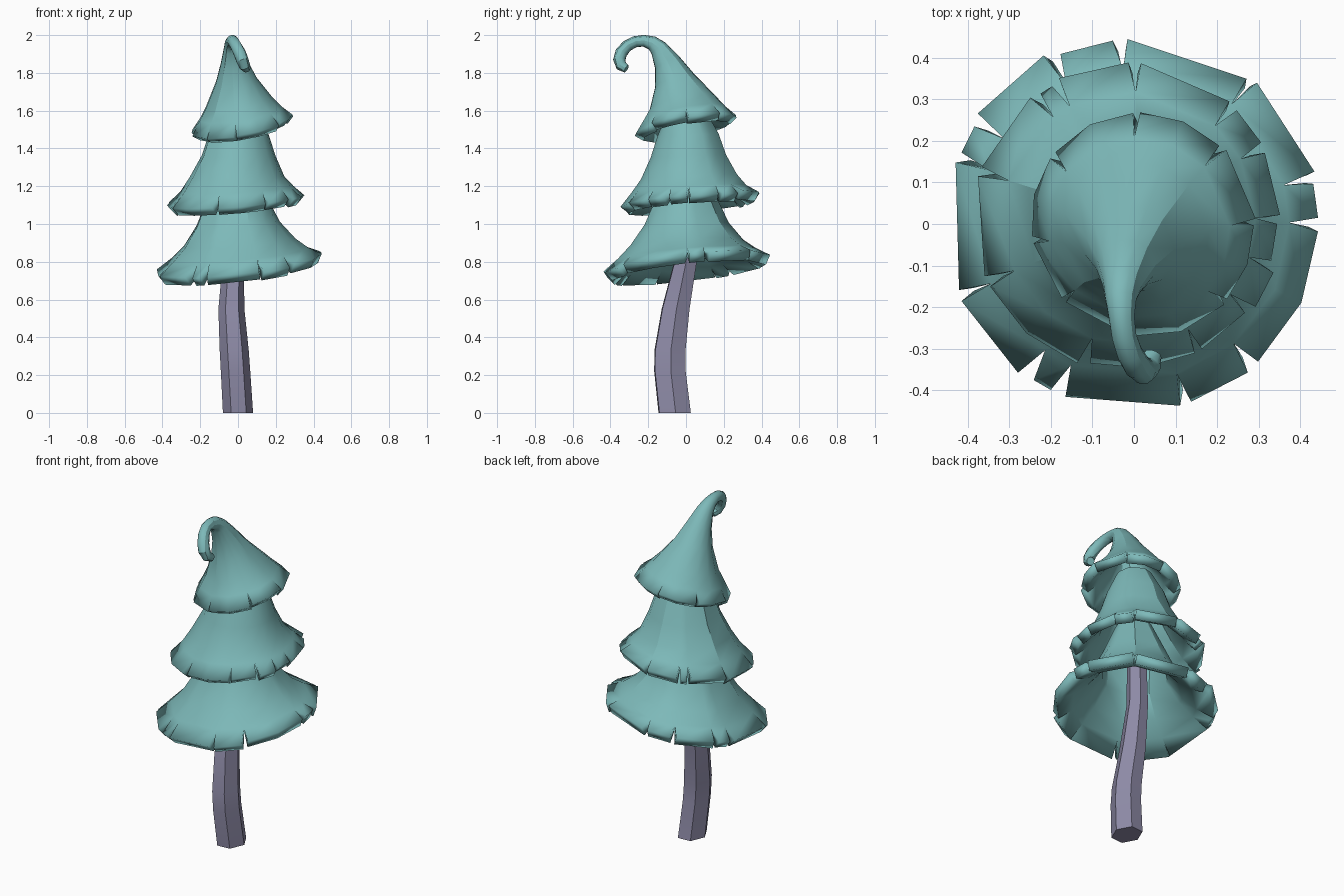
import bpy, bmesh, math, random
from mathutils import Vector

random.seed(4)
cube = bpy.data.objects.get("Cube")
if cube:
    bpy.data.objects.remove(cube, do_unlink=True)


def material(name, rgb):
    mat = bpy.data.materials.new(name)
    mat.use_nodes = True
    mat.diffuse_color = (*rgb, 1)
    mat.node_tree.nodes["Principled BSDF"].inputs["Base Color"].default_value = (*rgb, 1)
    return mat


def finish(name, bm, mat):
    mesh = bpy.data.meshes.new(name)
    bm.to_mesh(mesh)
    bm.free()
    mesh.materials.append(mat)
    obj = bpy.data.objects.new(name, mesh)
    bpy.context.scene.collection.objects.link(obj)
    # soft along the height, crisp at the corners
    bpy.ops.object.select_all(action="DESELECT")
    obj.select_set(True)
    bpy.context.view_layer.objects.active = obj
    bpy.ops.object.shade_smooth_by_angle(angle=math.radians(28))
    return obj


def bridge(bm, low, high):
    n = len(low)
    for j in range(n):
        k = (j + 1) % n
        bm.faces.new((low[j], low[k], high[k], high[j]))


def trunk(name, rings, mat):
    """Six-sided bent column, a little deeper than wide."""
    bm = bmesh.new()
    loops = []
    for x, y, z, r in rings:
        turns = [math.radians(60 * s + 3) for s in range(6)]
        loops.append([bm.verts.new((x + r * math.cos(a), y + 1.2 * r * math.sin(a), z))
                      for a in turns])
    for low, high in zip(loops, loops[1:]):
        bridge(bm, low, high)
    bm.faces.new(loops[0][::-1])
    bm.faces.new(loops[-1])
    return finish(name, bm, mat)


def skirt(name, rings, tilt, notches, gap, thickness, mat):
    """Flared tier with a tilted hem, split into panels by wedge notches."""
    bm = bmesh.new()
    path = [Vector(r[:3]) for r in rings]
    hem_normal = Vector((-tilt[0], -tilt[1], 1)).normalized()

    def point(i, radius, degrees):
        # ring plane turns from the hem tilt to the direction of the path
        t = (path[min(i + 1, len(path) - 1)] - path[max(i - 1, 0)]).normalized()
        t = hem_normal.lerp(t, min(1, i / 4)).normalized()
        u = Vector((1, 0, 0))
        u = (u - t * u.dot(t)).normalized()
        a = math.radians(degrees)
        return path[i] + radius * (u * math.cos(a) + t.cross(u) * math.sin(a))

    # corner angles: every notch, plus a middle corner on the wide panels
    corners, panels = [], []
    for a, b in zip(notches, notches[1:] + [notches[0] + 360]):
        corners.append(a)
        panel = [a + gap * random.uniform(0.7, 1.3)]
        if b - a > 44:
            corners.append((a + b) / 2)
            panel.append((a + b) / 2)
        panel.append(b - gap * random.uniform(0.7, 1.3))
        panels.append(panel)
    loops = [[bm.verts.new(point(i, r[3], a)) for a in corners]
             for i, r in enumerate(rings) if i]
    for low, high in zip(loops, loops[1:]):
        bridge(bm, low, high)
    bm.faces.new(loops[-1])
    # hem panels
    j = 0
    for panel in panels:
        drop = Vector((0, 0, random.uniform(-0.01, 0.01)))
        reach = rings[0][3] * random.uniform(0.99, 1.03)
        hem = [bm.verts.new(point(0, reach, a) + drop) for a in panel]
        for p, q in zip(hem, hem[1:]):
            k = (j + 1) % len(corners)
            bm.faces.new((p, q, loops[0][k], loops[0][j]))
            j += 1
    bm.verts.index_update()
    upper = [v.index for loop in loops[3:] for v in loop]
    obj = finish(name, bm, mat)
    # thick hem, thin shell near the top
    group = obj.vertex_groups.new(name="shell")
    group.add(list(range(len(obj.data.vertices))), 1, "REPLACE")
    group.add(upper, 0.1, "REPLACE")
    solid = obj.modifiers.new("shell", "SOLIDIFY")
    solid.thickness = thickness
    solid.offset = -1
    solid.vertex_group = group.name
    return obj


teal = material("teal needles", (0.205, 0.485, 0.485))
bark = material("mauve bark", (0.275, 0.262, 0.392))

trunk("trunk", [
    (0.0, -0.06, 0, 0.08), (-0.013, -0.085, 0.22, 0.078),
    (-0.02, -0.085, 0.33, 0.077), (-0.035, -0.055, 0.55, 0.069),
    (-0.025, -0.003, 0.8, 0.056), (-0.01, 0.01, 1.25, 0.045)], bark)

skirt("lower_branches", [
    (0, 0, 0.785, 0.45), (0, 0, 0.84, 0.375), (0, 0, 0.9, 0.305),
    (-0.005, 0, 1.0, 0.228), (-0.005, 0, 1.1, 0.182), (0, 0, 1.28, 0.1)],
    (0.12, 0.12),
    [1, 15, 51, 94, 116, 147, 160, 203, 235, 246, 286, 310], 2.1, 0.057, teal)

skirt("middle_branches", [
    (-0.015, 0.015, 1.125, 0.365), (-0.012, 0.015, 1.185, 0.305),
    (-0.01, 0.015, 1.25, 0.255), (0, 0.012, 1.36, 0.2),
    (0, 0.01, 1.47, 0.163), (0, 0, 1.6, 0.1)], (0.09, 0.09),
    [0, 28, 47, 87, 118, 127, 163, 205, 253, 298, 323, 342], 2.1, 0.055, teal)

# top tier tapers into a forward-curling tip
skirt("top_branches_and_curl", [
    (0.02, 0.0, 1.525, 0.27), (0.012, -0.01, 1.585, 0.222),
    (0.005, -0.022, 1.645, 0.178), (-0.01, -0.06, 1.76, 0.11),
    (-0.02, -0.1, 1.855, 0.072), (-0.028, -0.145, 1.93, 0.048),
    (-0.032, -0.18, 1.958, 0.038), (-0.03, -0.225, 1.97, 0.031),
    (-0.024, -0.27, 1.965, 0.03), (-0.01, -0.312, 1.943, 0.031),
    (0.008, -0.342, 1.908, 0.033), (0.022, -0.353, 1.87, 0.033),
    (0.035, -0.343, 1.838, 0.03), (0.045, -0.315, 1.822, 0.022)], (0.18, 0.18),
    [3, 44, 93, 143, 190, 225, 262, 318], 2.1, 0.052, teal)
